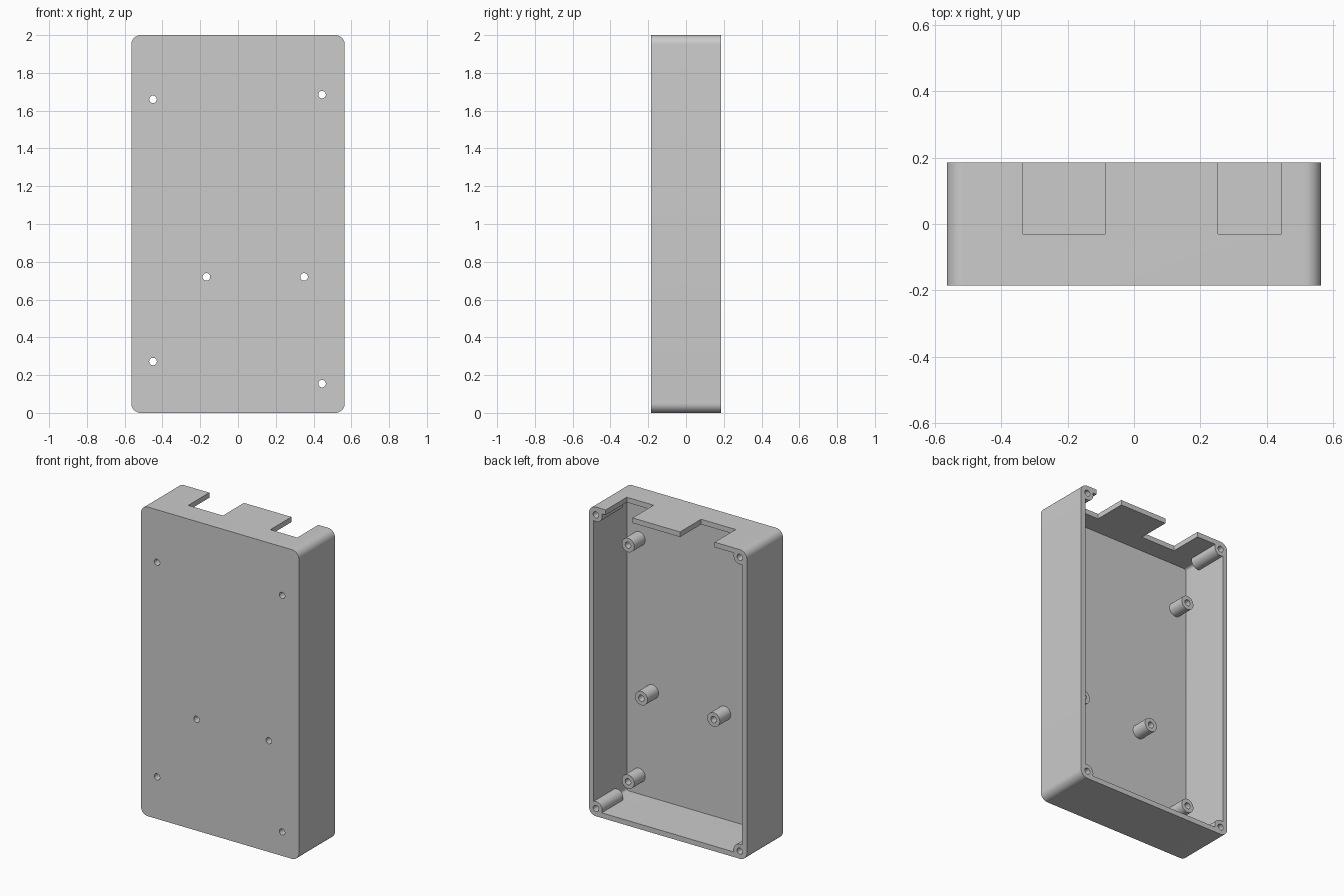
import bpy, math

HW, HD, H = 0.565, 0.185, 2.0      # half width, half depth, height
WALL, FLOOR_Y, RADIUS = 0.033, -0.155, 0.05

cube = bpy.data.objects.get("Cube")
if cube:
    bpy.data.objects.remove(cube, do_unlink=True)

grey = bpy.data.materials.new("grey plastic")
grey.use_nodes = True
colour = (0.6, 0.6, 0.6, 1)
grey.diffuse_color = colour
grey.node_tree.nodes["Principled BSDF"].inputs["Base Color"].default_value = colour


def box(name, x0, x1, y0, y1, z0, z1):
    bpy.ops.mesh.primitive_cube_add(size=1)
    ob = bpy.context.object
    ob.name = name
    ob.scale = (x1 - x0, y1 - y0, z1 - z0)
    ob.location = ((x0 + x1) / 2, (y0 + y1) / 2, (z0 + z1) / 2)
    bpy.ops.object.transform_apply(location=True, rotation=True, scale=True)
    ob.data.materials.append(grey)
    return ob


def rod(name, x, z, y0, y1, radius):
    bpy.ops.mesh.primitive_cylinder_add(
        vertices=32, radius=radius, depth=y1 - y0,
        location=(x, (y0 + y1) / 2, z), rotation=(math.pi / 2, 0, 0))
    ob = bpy.context.object
    ob.name = name
    bpy.ops.object.transform_apply(location=True, rotation=True, scale=True)
    ob.data.materials.append(grey)
    return ob


def apply(ob, mod):
    bpy.context.view_layer.objects.active = ob
    bpy.ops.object.modifier_apply(modifier=mod.name)


def combine(ob, other, operation):
    mod = ob.modifiers.new(operation.lower(), 'BOOLEAN')
    mod.operation, mod.solver, mod.object = operation, 'EXACT', other
    apply(ob, mod)
    bpy.data.objects.remove(other, do_unlink=True)


def round_corners(ob, radius):
    # Round only the four edges running front to back
    weight = ob.data.attributes.new("bevel_weight_edge", 'FLOAT', 'EDGE')
    for e in ob.data.edges:
        a, b = (ob.data.vertices[i].co for i in e.vertices)
        weight.data[e.index].value = 1.0 if abs(a.y - b.y) > 0.01 else 0.0
    mod = ob.modifiers.new("corners", 'BEVEL')
    mod.limit_method, mod.width, mod.segments = 'WEIGHT', radius, 10
    apply(ob, mod)


# Hollow shell, open at the back
case = box("case_shell", -HW, HW, -HD, HD, 0, H)
round_corners(case, RADIUS)
cavity = box("cavity", WALL - HW, HW - WALL, FLOOR_Y, HD + 0.1, WALL, H - WALL)
round_corners(cavity, RADIUS - WALL)
combine(case, cavity, 'DIFFERENCE')

# Screw bosses in the four corners, with blind holes
corners = [(sx * (HW - RADIUS), z) for sx in (-1, 1) for z in (RADIUS, H - RADIUS)]
for x, z in corners:
    combine(case, rod("boss", x, z, -0.03, HD, 0.045), 'UNION')
for x, z in corners:
    combine(case, rod("boss_hole", x, z, 0.0, HD + 0.1, 0.02), 'DIFFERENCE')

# Board standoffs, drilled right through the front
standoffs = [(-0.45, 1.66), (0.445, 1.685), (-0.167, 0.72),
             (0.35, 0.72), (-0.45, 0.272), (0.445, 0.155)]
for x, z in standoffs:
    combine(case, rod("standoff", x, z, FLOOR_Y - 0.01, -0.043, 0.045), 'UNION')
for x, z in standoffs:
    combine(case, rod("screw_hole", x, z, -HD - 0.1, 0.05, 0.02), 'DIFFERENCE')

# Connector notches in the top wall
for x0, x1 in ((-0.335, -0.087), (0.253, 0.445)):
    combine(case, box("notch", x0, x1, -0.03, HD + 0.1, H - 0.06, H + 0.1), 'DIFFERENCE')

# Smooth the curved faces, keep edges sharp
bpy.ops.object.select_all(action='DESELECT')
case.select_set(True)
bpy.context.view_layer.objects.active = case
bpy.ops.object.shade_smooth_by_angle(angle=math.radians(30))
